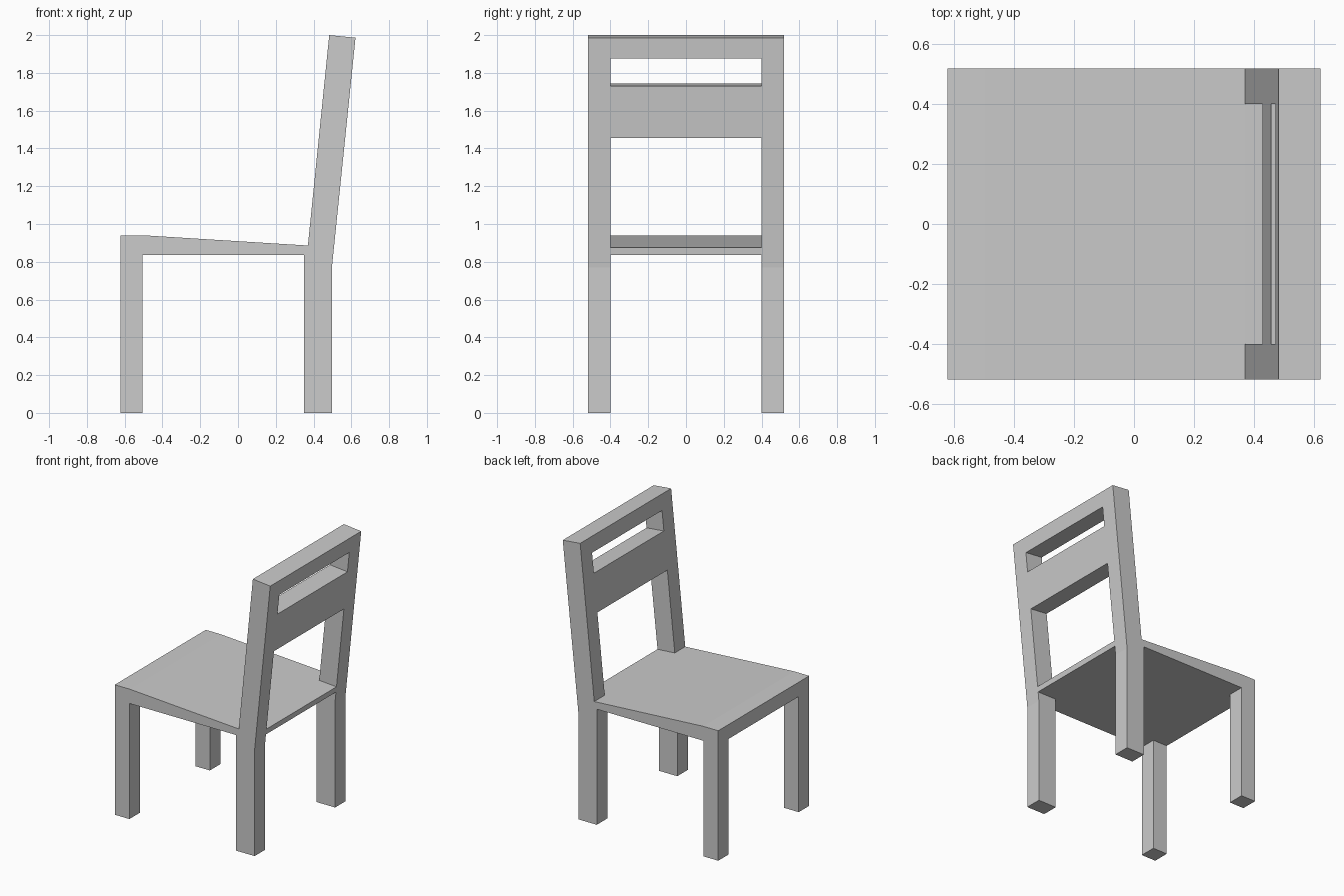
import bpy
import bmesh

if "Cube" in bpy.data.objects:
    bpy.data.objects.remove(bpy.data.objects["Cube"])

HALF_W = 0.52      # half width of the chair
INNER = 0.40       # inner side of legs and posts


def prism(name, profile, y0, y1, mirrored=False):
    """Extrude an (x, z) side profile from y0 to y1, optionally mirrored across y = 0."""
    bm = bmesh.new()
    face = bm.faces.new([bm.verts.new((x, y0, z)) for x, z in profile])
    ext = bmesh.ops.extrude_face_region(bm, geom=[face], use_keep_orig=True)
    verts = [v for v in ext["geom"] if isinstance(v, bmesh.types.BMVert)]
    bmesh.ops.translate(bm, verts=verts, vec=(0, y1 - y0, 0))
    bmesh.ops.recalc_face_normals(bm, faces=bm.faces[:])
    mesh = bpy.data.meshes.new(name)
    bm.to_mesh(mesh)
    bm.free()
    obj = bpy.data.objects.new(name, mesh)
    bpy.context.collection.objects.link(obj)
    if mirrored:
        mod = obj.modifiers.new("mirror", "MIRROR")
        mod.use_axis = (False, True, False)
        mod.use_mirror_merge = False
    return obj


def front_x(z):
    """Front face of the leaning back."""
    return 0.37 + (z - 0.886) * (0.483 - 0.37) / (2.0 - 0.886)


def rear_x(z):
    """Rear face of the leaning back."""
    return 0.497 + (z - 0.77) * (0.622 - 0.497) / (1.986 - 0.77)


def back_edge(z):
    """Front and rear points of a cut square to the back; z is the front height."""
    return [(front_x(z), z), (rear_x(z - 0.014), z - 0.014)]


def back_rail(name, z_low, z_high):
    prism(name, back_edge(z_low) + back_edge(z_high)[::-1], -INNER, INNER)


# Front legs
prism("front_leg", [(-0.622, 0), (-0.505, 0), (-0.505, 0.836), (-0.622, 0.836)],
      INNER, HALF_W, mirrored=True)

# Back legs, running up into the leaning posts
prism("back_leg_and_post",
      [(0.35, 0), (0.497, 0), (0.497, 0.77)] + back_edge(2.0)[::-1]
      + [(0.37, 0.886), (0.35, 0.836)],
      INNER, HALF_W, mirrored=True)

# Seat, sloping down to the back, and its tongue between the posts
prism("seat", [(-0.622, 0.836), (0.35, 0.836), (0.37, 0.886), (-0.50, 0.94), (-0.622, 0.94)],
      -HALF_W, HALF_W)
prism("seat_rear", [(0.35, 0.836), (rear_x(0.836), 0.836), (rear_x(0.876), 0.876), (0.37, 0.886)],
      -INNER, INNER)

# Back rails
back_rail("middle_back_rail", 1.469, 1.745)
back_rail("top_back_rail", 1.889, 2.0)
